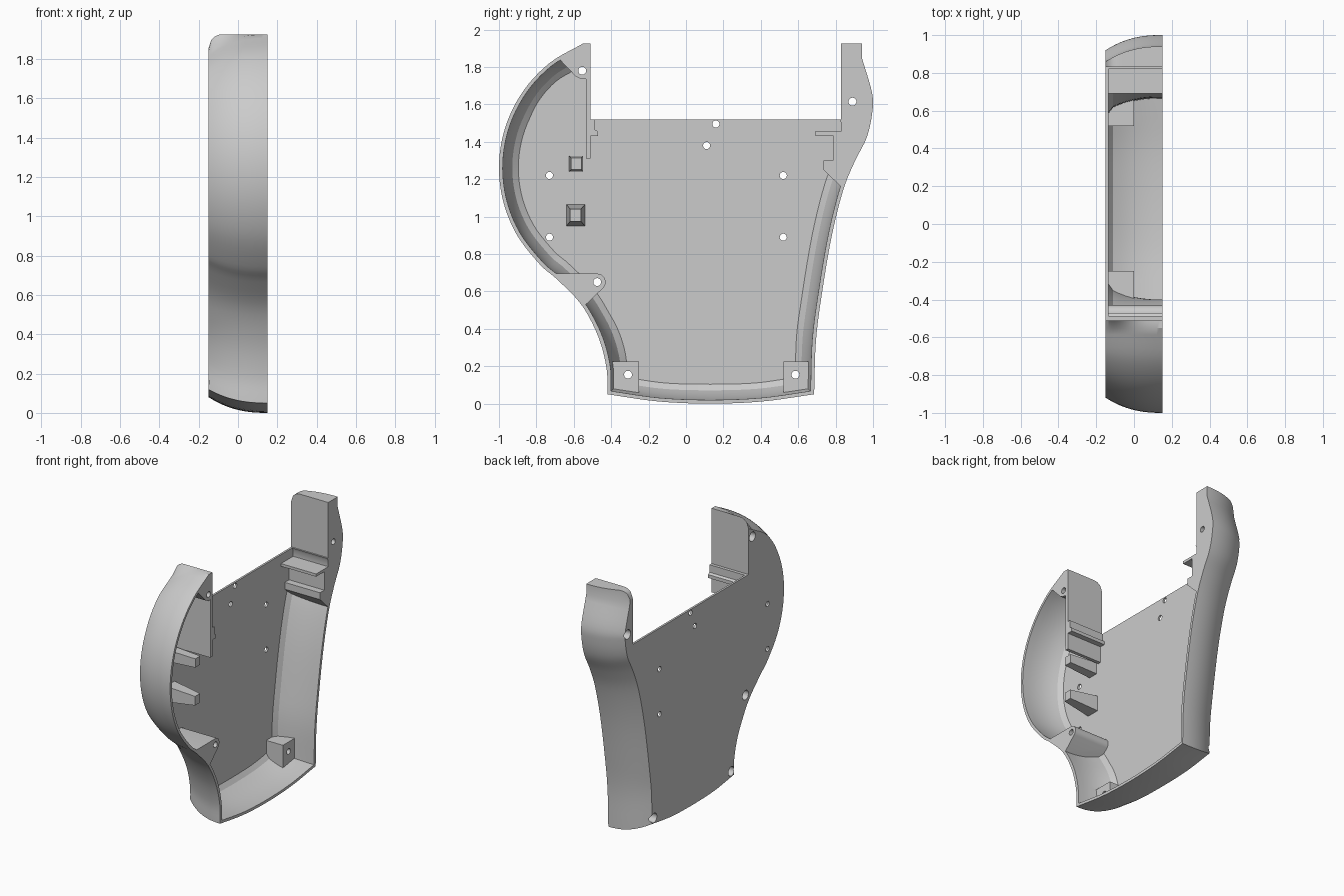
import bpy
import bmesh
import math
from mathutils import Vector

if "Cube" in bpy.data.objects:
    bpy.data.objects.remove(bpy.data.objects["Cube"], do_unlink=True)

TOP, HALF = 1.925, 0.15          # top of the posts, half depth
SLOT_L, SLOT_R, SLOT_Z = -0.51, 0.83, 1.52
FLOOR, RIM = -0.135, 0.02
GREY = (0.6, 0.6, 0.6, 1)

grey = bpy.data.materials.new("plain grey")
grey.use_nodes = True
grey.diffuse_color = GREY
grey.node_tree.nodes["Principled BSDF"].inputs["Base Color"].default_value = GREY


def spline(points, steps=5):
    """Smooth curve through the points."""
    p = [Vector(q) for q in points]
    p = [2 * p[0] - p[1]] + p + [2 * p[-1] - p[-2]]
    out = []
    for a, b, c, d in zip(p, p[1:], p[2:], p[3:]):
        for i in range(steps):
            t = i / steps
            out.append(0.5 * (2 * b + (c - a) * t + (2 * a - 5 * b + 4 * c - d) * t ** 2
                              + (3 * b - a - 3 * c + d) * t ** 3))
    return out + [p[-2]]


def arc(y, z, r, start, stop, count):
    angles = [math.radians(start + (stop - start) * i / (count - 1)) for i in range(count)]
    return [(y + r * math.cos(a), z + r * math.sin(a)) for a in angles]


def normals(path):
    """Unit normals of an open path, towards the inside of the shell."""
    out = []
    for i in range(len(path)):
        d = (path[min(i + 1, len(path) - 1)] - path[max(i - 1, 0)]).normalized()
        out.append(Vector((-d.y, d.x)))
    return out


def slide_end(moved, end, goal, reach=0.45):
    """Bring one end of a moved path to its corner, fading out along the path."""
    tip = moved[end].copy()
    shift = goal - tip
    for i, q in enumerate(moved):
        moved[i] = q + shift * max(0, 1 - (q - tip).length / reach)


def inset(dist):
    """The whole outer curve moved inwards, with sharp foot corners kept."""
    norms = [normals(s) for s in SECTIONS]
    moved = [[q + n * dist for q, n in zip(s, ns)] for s, ns in zip(SECTIONS, norms)]
    slide_end(moved[0], 0, SECTIONS[0][0] - Vector((0, dist / -norms[0][0].y)))
    for k in (0, 1):
        a, b = norms[k][-1], norms[k + 1][0]
        corner = SECTIONS[k][-1] + (a + b) * dist / (1 + a.dot(b))
        slide_end(moved[k], -1, corner)
        slide_end(moved[k + 1], 0, corner)
    return moved[0] + moved[1][1:] + moved[2][1:]


def loft(name, levels):
    """Closed solid through (x, outline) levels, with outlines given in y and z."""
    bm = bmesh.new()
    rings = [[bm.verts.new((x, q[0], q[1])) for q in ring] for x, ring in levels]
    for r, s in zip(rings, rings[1:]):
        for i in range(len(r)):
            j = (i + 1) % len(r)
            bm.faces.new((r[i], r[j], s[j], s[i]))
    bm.faces.new(rings[0])
    bm.faces.new(rings[-1])
    bmesh.ops.recalc_face_normals(bm, faces=bm.faces)
    mesh = bpy.data.meshes.new(name)
    bm.to_mesh(mesh)
    bm.free()
    ob = bpy.data.objects.new(name, mesh)
    bpy.context.collection.objects.link(ob)
    return ob


def prism(name, outline, x0, x1, scale=1.0):
    pts = [Vector(q) for q in outline]
    mid = sum(pts, Vector((0, 0))) / len(pts)
    return loft(name, [(x0, pts), (x1, [mid + (q - mid) * scale for q in pts])])


def circle(y, z, r):
    return arc(y, z, r, 0, 342, 20)


def box(y0, y1, z0, z1):
    return [(y0, z0), (y1, z0), (y1, z1), (y0, z1)]


def cut(target, cutter):
    """Subtract one solid from another and discard the cutter."""
    cutter.hide_render = True
    mod = target.modifiers.new("cut", 'BOOLEAN')
    mod.operation, mod.solver, mod.object = 'DIFFERENCE', 'EXACT', cutter
    bpy.context.view_layer.objects.active = target
    bpy.ops.object.modifier_apply(modifier=mod.name)
    bpy.data.objects.remove(cutter, do_unlink=True)


# Outer curve: round lobe, curved foot, flared post
lobe = spline(arc(-0.283, 1.26, 0.717, 112, 226, 8)
              + [(-0.69, 0.665), (-0.56, 0.53), (-0.47, 0.36), (-0.425, 0.19), (-0.42, 0.05)])
foot = spline([(-0.42, 0.05), (-0.15, 0.012), (0.13, 0), (0.41, 0.012), (0.685, 0.05)])
flare = spline([(0.685, 0.05), (0.695, 0.34), (0.73, 0.61), (0.78, 0.9), (0.84, 1.14),
                (0.9, 1.29), (0.965, 1.42), (0.995, 1.55), (0.995, 1.66), (0.94, 1.85)])
SECTIONS = [lobe, foot, flare + [Vector((0.94, TOP))]]


def rounding(x):
    return 0.08 * max(0, (HALF - x) / (2 * HALF)) ** 2.4


def outer_ring(x, r=0.07):
    d = max(0, r - HALF - x)
    top = TOP - r + math.sqrt(max(0, r * r - d * d))
    ring = [(q.x, min(q.y, top)) for q in inset(rounding(x))]
    return ring + [(SLOT_R, top), (SLOT_R, SLOT_Z), (SLOT_L, SLOT_Z), (SLOT_L, top)]


def cavity_ring(x, extra=0.0):
    ring = inset(RIM + 0.9 * rounding(x) + extra)
    return ring + [(ring[-1].x, 2.1), (ring[0].x, 2.1)]


N = 20
shell = loft("shell_half", [(x, outer_ring(x)) for x in
                            [HALF - 2 * HALF * i / N for i in range(N + 1)]])
cavity = loft("cavity_cutter", [(x, cavity_ring(x)) for x in
                                (0.2, 0.15, 0.1, 0.05, 0, -0.04, -0.08, -0.11)]
              + [(FLOOR, cavity_ring(FLOOR, 0.02))])

# Solid areas that stay standing inside the cavity
left_post = [(-0.535, 1.31), (SLOT_L, 1.31), (SLOT_L, 1.43), (-0.47, 1.43), (-0.47, 1.455),
             (-0.487, 1.465), (-0.487, 2.3), (-1.1, 2.3), (-0.69, 1.855), (-0.59, 1.75),
             (-0.56, 1.735), (-0.535, 1.735)]
right_post = [(0.87, 1.12), (0.735, 1.25), (0.735, 1.3), (0.785, 1.3), (0.785, 1.435),
              (0.69, 1.435), (0.69, 1.455), (SLOT_R, 1.455), (SLOT_R, 1.5), (0.81, 1.54),
              (0.81, 2.3), (1.3, 2.3), (1.3, 1.12)]
side_boss = ([(-0.9, 0.695)] + arc(-0.475, 0.65, 0.045, 90, -45, 10)
             + [(-0.535, 0.53), (-0.7, 0.37)])
for name, outline in (("left_post", left_post), ("right_post", right_post),
                      ("side_boss", side_boss)):
    cut(cavity, prism(name, outline, -0.3, 0.3))

# Low screw bosses in the bottom corners
for y0, y1 in ((-0.6, -0.25), (0.52, 0.87)):
    cut(cavity, prism("corner_boss", box(y0, y1, -0.1, 0.225), -0.3, 0))

# Tapered locating pegs
cut(cavity, prism("upper_peg", box(-0.625, -0.55, 1.24, 1.325), -0.14, 0.085, 0.75))
cut(cavity, prism("lower_peg", box(-0.64, -0.54, 0.95, 1.065), -0.14, 0.085, 0.58))

cut(shell, cavity)

# Plate holes, then screw holes with wide recesses on the outside
for y, z in ((0.16, 1.495), (0.11, 1.38), (-0.73, 1.22), (0.52, 1.22),
             (-0.73, 0.89), (0.52, 0.89)):
    cut(shell, prism("plate_hole", circle(y, z, 0.019), -0.3, 0.3))
for y, z in ((-0.555, 1.78), (-0.475, 0.65), (-0.31, 0.155), (0.585, 0.155), (0.89, 1.615)):
    cut(shell, prism("screw_hole", circle(y, z, 0.021), -0.3, 0.3))
    cut(shell, prism("screw_recess", circle(y, z, 0.034), -0.3, -0.07))

# Finish
shell.data.materials.clear()
shell.data.materials.append(grey)
for poly in shell.data.polygons:
    poly.material_index = 0
bpy.ops.object.select_all(action='DESELECT')
shell.select_set(True)
bpy.context.view_layer.objects.active = shell
bpy.ops.object.shade_smooth_by_angle(angle=math.radians(28))
